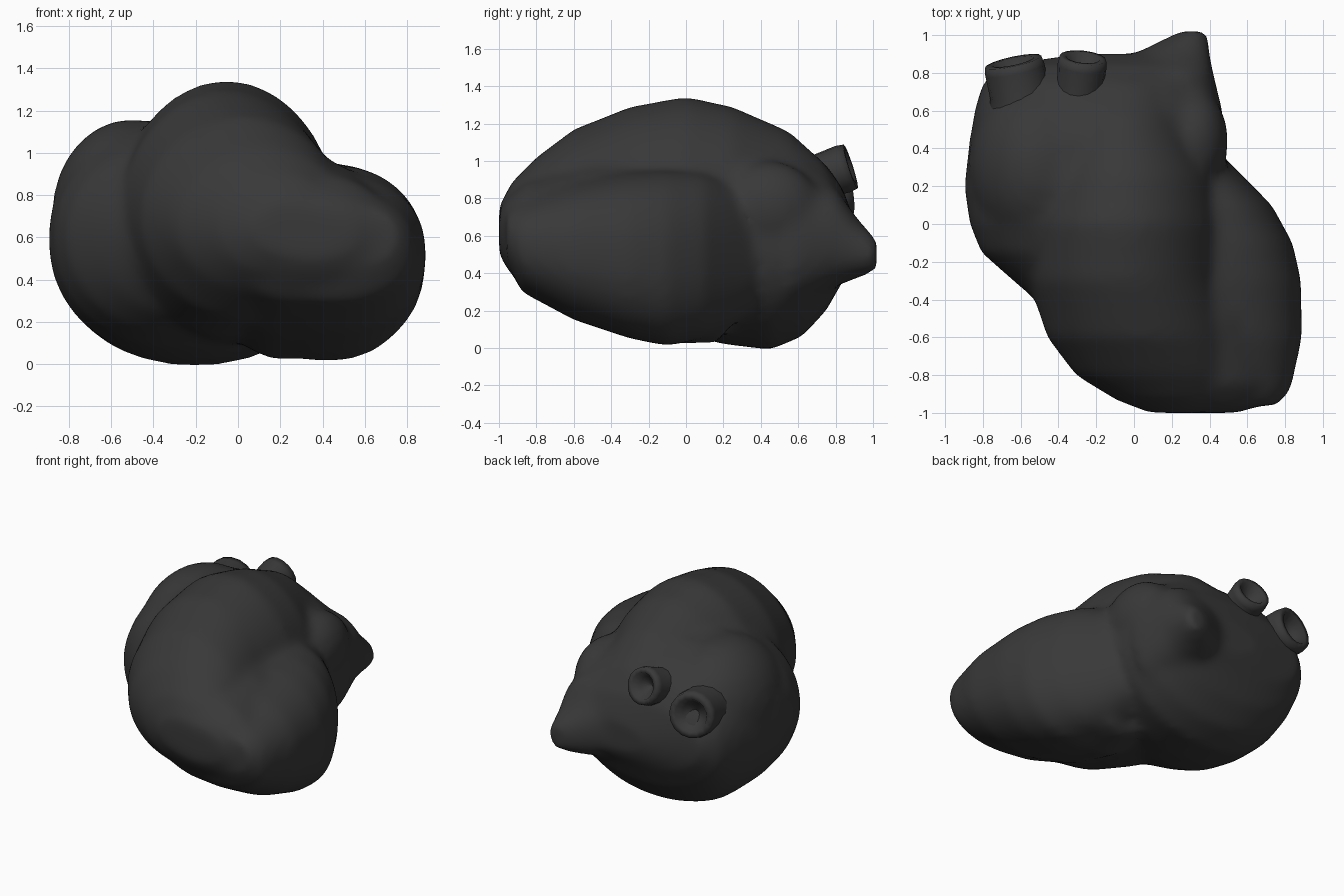
import bpy, bmesh, math
from mathutils import Vector

if "Cube" in bpy.data.objects:
    bpy.data.objects.remove(bpy.data.objects["Cube"])

mat = bpy.data.materials.new("dark_grey")
mat.diffuse_color = (0.04, 0.04, 0.04, 1)
mat.use_nodes = True
mat.node_tree.nodes["Principled BSDF"].inputs["Base Color"].default_value = mat.diffuse_color


def spow(v, p):
    return math.copysign(abs(v) ** p, v)


def add_loft(bm, stations, power=2.2, sides=40):
    """Skin closed oval sections (y, x0, x1, z0, z1) along y."""
    rings = []
    for y, x0, x1, z0, z1 in stations:
        ring = []
        for i in range(sides):
            a = 2 * math.pi * i / sides
            ring.append(bm.verts.new((
                (x0 + x1) / 2 + (x1 - x0) / 2 * spow(math.cos(a), 2 / power), y,
                (z0 + z1) / 2 + (z1 - z0) / 2 * spow(math.sin(a), 2 / power))))
        rings.append(ring)
    for r, s in zip(rings, rings[1:]):
        for i in range(sides):
            j = (i + 1) % sides
            bm.faces.new((r[i], r[j], s[j], s[i]))
    bm.faces.new(rings[0][::-1])
    bm.faces.new(rings[-1])


def add_ball(bm, centre, radii):
    made = bmesh.ops.create_uvsphere(bm, u_segments=24, v_segments=14, radius=1)
    for v in made["verts"]:
        v.co = Vector([c + r * k for c, r, k in zip(centre, radii, v.co)])


def finish(name, bm):
    bmesh.ops.recalc_face_normals(bm, faces=bm.faces)
    me = bpy.data.meshes.new(name)
    bm.to_mesh(me)
    bm.free()
    me.polygons.foreach_set("use_smooth", [True] * len(me.polygons))
    me.materials.append(mat)
    ob = bpy.data.objects.new(name, me)
    bpy.context.collection.objects.link(ob)
    return ob


body = bmesh.new()
# large central chamber
add_loft(body, [
    (-1.0, .08, .42, .52, .76), (-.93, -.1, .5, .42, .89),
    (-.8, -.31, .55, .33, 1.02), (-.6, -.46, .52, .21, 1.17),
    (-.3, -.56, .46, .13, 1.29), (0, -.57, .46, .09, 1.345),
    (.25, -.52, .43, .1, 1.29), (.55, -.42, .3, .2, 1.16),
    (.75, -.35, .25, .4, .98)], 1.95)
# right-hand chamber
add_loft(body, [
    (-.96, .35, .76, .46, .74), (-.88, .1, .83, .3, .8),
    (-.6, 0, .89, .15, .89), (-.3, -.02, .885, .05, .94),
    (-.1, 0, .84, .01, .95), (.1, 0, .73, .05, .94),
    (.25, .05, .58, .12, .88), (.35, .1, .48, .2, .78)], 2.3)
# shallow bridge filling the groove between the two front chambers
add_loft(body, [
    (-1.0, .15, .55, .5, .74), (-.96, .05, .68, .43, .8),
    (-.85, -.08, .75, .29, .9), (-.5, -.17, .72, .13, .99),
    (-.1, -.15, .6, .02, 1.0), (.2, -.05, .55, .03, .95)], 2.1)
# broad rear-left chamber
add_loft(body, [
    (-.42, -.5, 0, .35, .85), (-.3, -.64, .2, .22, .95),
    (-.15, -.81, .3, .14, 1.05), (0, -.87, .35, .07, 1.12),
    (.2, -.9, .44, .02, 1.17), (.45, -.87, .47, -.01, 1.15),
    (.62, -.84, .44, .06, 1.08), (.75, -.8, .4, .2, .98),
    (.84, -.7, .38, .36, .85), (.9, -.3, .37, .45, .68)], 2.15)
# fuller upper shoulder of the rear-left chamber
add_ball(body, (-.5, .3, .72), (.38, .48, .44))
# tapering spout at the rear right
add_loft(body, [
    (.55, -.1, .48, .2, .92), (.8, -.05, .42, .33, .86),
    (.91, .02, .4, .37, .7), (1.02, .24, .39, .41, .58)], 2.3)
# ear-shaped bulge on the right flank
add_ball(body, (.31, .44, .75), (.19, .28, .25))
heart = finish("heart_body", body)

# fuse the lobes into one soft skin
m = heart.modifiers.new("fuse", "REMESH")
m.mode = 'VOXEL'
m.voxel_size = .03
m.use_smooth_shade = True
m = heart.modifiers.new("soften", "SMOOTH")
m.factor = .5
m.iterations = 12


def vessel(name, base, tip, r0, r1):
    """Flared stub with a hollow rounded mouth."""
    base, tip = Vector(base), Vector(tip)
    axis = tip - base
    turn = axis.to_track_quat('Z', 'Y')
    length = axis.length
    profile = [(r0 * 1.25, 0), (r0, length * .4), (r1, length * .85),
               (r1 * .95, length), (r1 * .7, length),
               (r1 * .5, length * .8), (.001, length * .65)]
    bm = bmesh.new()
    n = 16
    rings = [[bm.verts.new(base + turn @ Vector((
        r * math.cos(2 * math.pi * i / n), r * math.sin(2 * math.pi * i / n), h)))
        for i in range(n)] for r, h in profile]
    for a, b in zip(rings, rings[1:]):
        for i in range(n):
            j = (i + 1) % n
            bm.faces.new((a[i], a[j], b[j], b[i]))
    finish(name, bm)


# pair of vessel stubs on the sloping rear face
vessel("inner_vessel", (-.3, .6, .88), (-.27, .88, .97), .12, .13)
vessel("outer_vessel", (-.58, .58, .8), (-.64, .86, .85), .16, .16)
